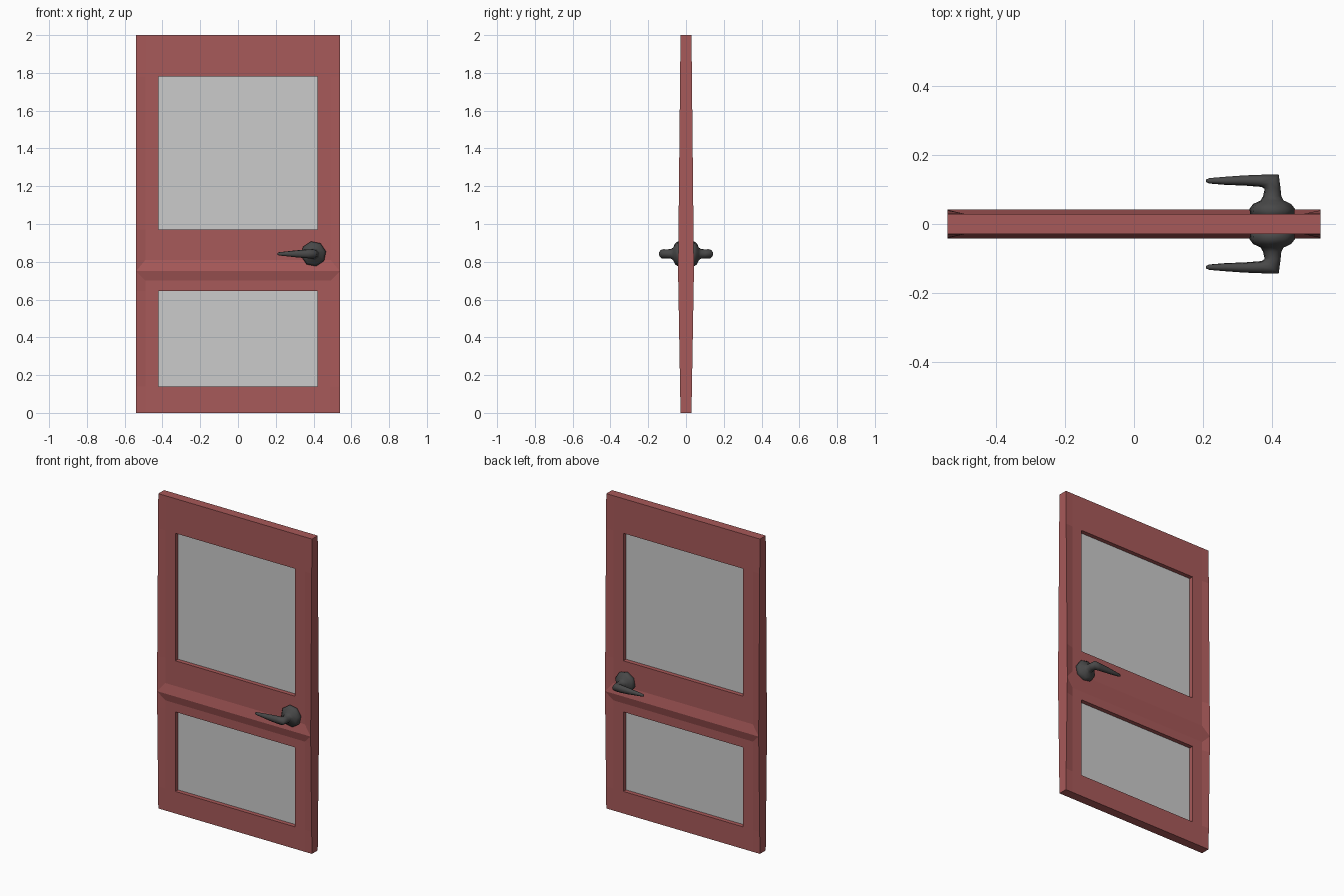
import bpy, bmesh, math
from mathutils import Vector

if "Cube" in bpy.data.objects:
    bpy.data.objects.remove(bpy.data.objects["Cube"])


def material(name, rgb):
    m = bpy.data.materials.new(name)
    m.diffuse_color = (*rgb, 1)
    m.use_nodes = True
    m.node_tree.nodes["Principled BSDF"].inputs["Base Color"].default_value = m.diffuse_color
    return m


RED = material("red_paint", (0.39, 0.1, 0.1))
DARK = material("dark_metal", (0.065, 0.065, 0.065))


def finish(bm, name, mat=None, smooth=False):
    bmesh.ops.recalc_face_normals(bm, faces=bm.faces)
    me = bpy.data.meshes.new(name)
    bm.to_mesh(me)
    bm.free()
    ob = bpy.data.objects.new(name, me)
    bpy.context.collection.objects.link(ob)
    if mat:
        me.materials.append(mat)
    if smooth:
        for p in me.polygons:
            p.use_smooth = True
    return ob


# Door frame: gridded front and back with two openings, a raised ridge and tapered side edges
XS = [-0.54, -0.49, -0.42, 0.42, 0.49, 0.54]
ZS = [0, 0.14, 0.645, 0.70, 0.75, 0.81, 0.97, 1.78, 2.0]
FLAT, RIDGE, RIDGE_Z = 0.029, 0.042, 0.75
HOLES = {(2, 1), (2, 6)}


def depth(i, k):
    z = ZS[k]
    if z == RIDGE_Z:
        return RIDGE
    if i in (0, len(XS) - 1):
        t = z / RIDGE_Z if z < RIDGE_Z else (2 - z) / (2 - RIDGE_Z)
        return FLAT + (RIDGE - FLAT) * t
    return FLAT


bm = bmesh.new()
side = {s: [[bm.verts.new((x, s * depth(i, k), z)) for k, z in enumerate(ZS)]
            for i, x in enumerate(XS)] for s in (-1, 1)}
for s, v in side.items():
    for i in range(len(XS) - 1):
        for k in range(len(ZS) - 1):
            if (i, k) in HOLES:
                continue
            q = [v[i][k], v[i + 1][k], v[i + 1][k + 1], v[i][k + 1]]
            if i in (0, len(XS) - 2) and RIDGE_Z in (ZS[k], ZS[k + 1]):
                # mitre where the ridge meets the tapered edge
                corner = v[0 if i == 0 else -1][ZS.index(RIDGE_Z)]
                n = q.index(corner)
                q = q[n:] + q[:n]
                bm.faces.new(q[:3])
                bm.faces.new([q[0], q[2], q[3]])
            else:
                bm.faces.new(q)
# Walls joining front to back around the outside and the openings
opposite = {}
for i in range(len(XS)):
    for k in range(len(ZS)):
        opposite[side[-1][i][k]] = side[1][i][k]
for e in [e for e in bm.edges if e.is_boundary and e.verts[0] in opposite]:
    a, b = e.verts
    bm.faces.new([a, b, opposite[b], opposite[a]])
finish(bm, "door_frame", RED)

# Glass panes
for name, z0, z1 in (("upper_pane", 0.97, 1.78), ("lower_pane", 0.14, 0.645)):
    bm = bmesh.new()
    bmesh.ops.create_cube(bm, size=1)
    bmesh.ops.scale(bm, vec=(0.84, 0.004, z1 - z0), verts=bm.verts)
    bmesh.ops.translate(bm, vec=(0, 0, (z0 + z1) / 2), verts=bm.verts)
    finish(bm, name)

# Handles: octagonal rings from the domed rose, along the neck, round the bend and down the lever
# (x, distance out, half width in plan, half height, turn angle in degrees)
RINGS = [(0.400, 0.020, 0.064, 0.064, 0), (0.400, 0.044, 0.067, 0.067, 0),
         (0.400, 0.058, 0.056, 0.056, 0), (0.400, 0.068, 0.034, 0.034, 0),
         (0.400, 0.080, 0.027, 0.026, 0), (0.401, 0.100, 0.024, 0.024, 5),
         (0.398, 0.123, 0.030, 0.025, 45), (0.370, 0.125, 0.018, 0.024, 88),
         (0.320, 0.126, 0.015, 0.020, 90), (0.265, 0.125, 0.012, 0.014, 90),
         (0.218, 0.125, 0.008, 0.009, 90), (0.209, 0.125, 0.004, 0.005, 90)]
for name, s in (("front_handle", -1), ("back_handle", 1)):
    bm = bmesh.new()
    loops = []
    for x, y, w, h, deg in RINGS:
        t = math.radians(deg)
        across = Vector((math.cos(t), math.sin(t), 0))
        loop = []
        for n in range(8):
            a = math.tau * (n + 0.25) / 8
            p = Vector((x, y, 0.842)) + across * w * math.cos(a) + Vector((0, 0, h * math.sin(a)))
            loop.append(bm.verts.new((p.x, s * p.y, p.z)))
        loops.append(loop)
    for A, B in zip(loops, loops[1:]):
        for n in range(8):
            m = (n + 1) % 8
            bm.faces.new([A[n], A[m], B[m], B[n]])
    bm.faces.new(loops[0])
    bm.faces.new(loops[-1])
    finish(bm, name, DARK, smooth=True)
